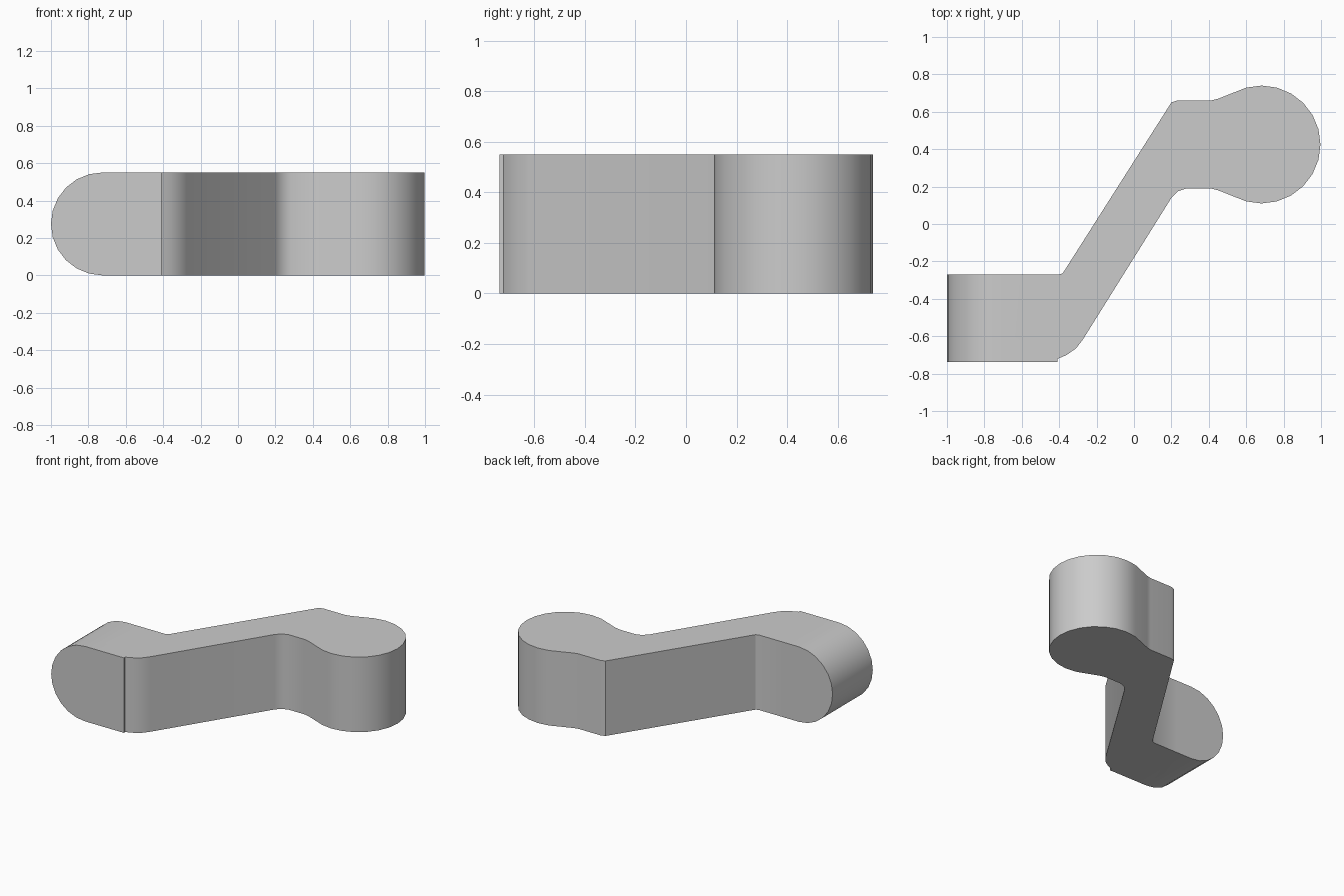
import bpy
import bmesh
from math import sin, cos, radians

HEIGHT = 0.55

default_cube = bpy.data.objects.get("Cube")
if default_cube:
    bpy.data.objects.remove(default_cube, do_unlink=True)


def arc(cx, cy, radius, start, stop, step=15):
    """Points along a circle, angles in degrees."""
    return [(cx + radius * cos(radians(a)), cy + radius * sin(radians(a)))
            for a in range(start, stop + 1, step)]


def prism(name, points, offset):
    """Closed solid made by extruding a polygon along offset."""
    bm = bmesh.new()
    face = bm.faces.new([bm.verts.new(p) for p in points])
    result = bmesh.ops.extrude_face_region(bm, geom=[face], use_keep_orig=True)
    moved = [v for v in result["geom"] if isinstance(v, bmesh.types.BMVert)]
    bmesh.ops.translate(bm, verts=moved, vec=offset)
    bmesh.ops.recalc_face_normals(bm, faces=bm.faces)
    mesh = bpy.data.meshes.new(name)
    bm.to_mesh(mesh)
    bm.free()
    obj = bpy.data.objects.new(name, mesh)
    bpy.context.collection.objects.link(obj)
    return obj


# Plan outline: straight tail, slanted web, short neck and round head
lower_bend = [(-1.1, -0.737), (-0.41, -0.737), (-0.41, -0.722),
              (-0.36, -0.70), (-0.31, -0.665), (-0.275, -0.62)]
lower_neck = [(0.2, 0.14), (0.235, 0.175), (0.28, 0.19), (0.41, 0.19), (0.45, 0.18)]
head = arc(0.682, 0.425, 0.315, -105, 105)
upper_neck = [(0.45, 0.67), (0.41, 0.66), (0.23, 0.66), (0.2, 0.65)]
upper_bend = [(-0.38, -0.262), (-0.40, -0.271), (-1.1, -0.271)]
outline = lower_bend + lower_neck + head + upper_neck + upper_bend
body = prism("offset_link", [(x, y, 0) for x, y in outline], (0, 0, HEIGHT))

# Side profile that rounds the tail end
tail = arc(-0.725, HEIGHT / 2, HEIGHT / 2, 90, 270)
profile = tail + [(-0.6, 0), (-0.6, -0.2), (1.2, -0.2),
                  (1.2, HEIGHT + 0.2), (-0.6, HEIGHT + 0.2), (-0.6, HEIGHT)]
cutter = prism("tail_rounding_cutter", [(x, -1, z) for x, z in profile], (0, 2, 0))
cutter.hide_render = True

rounding = body.modifiers.new("Tail rounding", "BOOLEAN")
rounding.operation = "INTERSECT"
rounding.solver = "EXACT"
rounding.object = cutter
bpy.ops.object.select_all(action="DESELECT")
body.select_set(True)
bpy.context.view_layer.objects.active = body
bpy.ops.object.modifier_apply(modifier=rounding.name)
bpy.data.objects.remove(cutter, do_unlink=True)
bpy.ops.object.shade_smooth_by_angle(angle=radians(32))

# Plain grey finish
grey = bpy.data.materials.new("light_grey")
grey.use_nodes = True
colour = (0.6, 0.6, 0.6, 1)
grey.diffuse_color = colour
grey.node_tree.nodes["Principled BSDF"].inputs["Base Color"].default_value = colour
body.data.materials.clear()
body.data.materials.append(grey)
